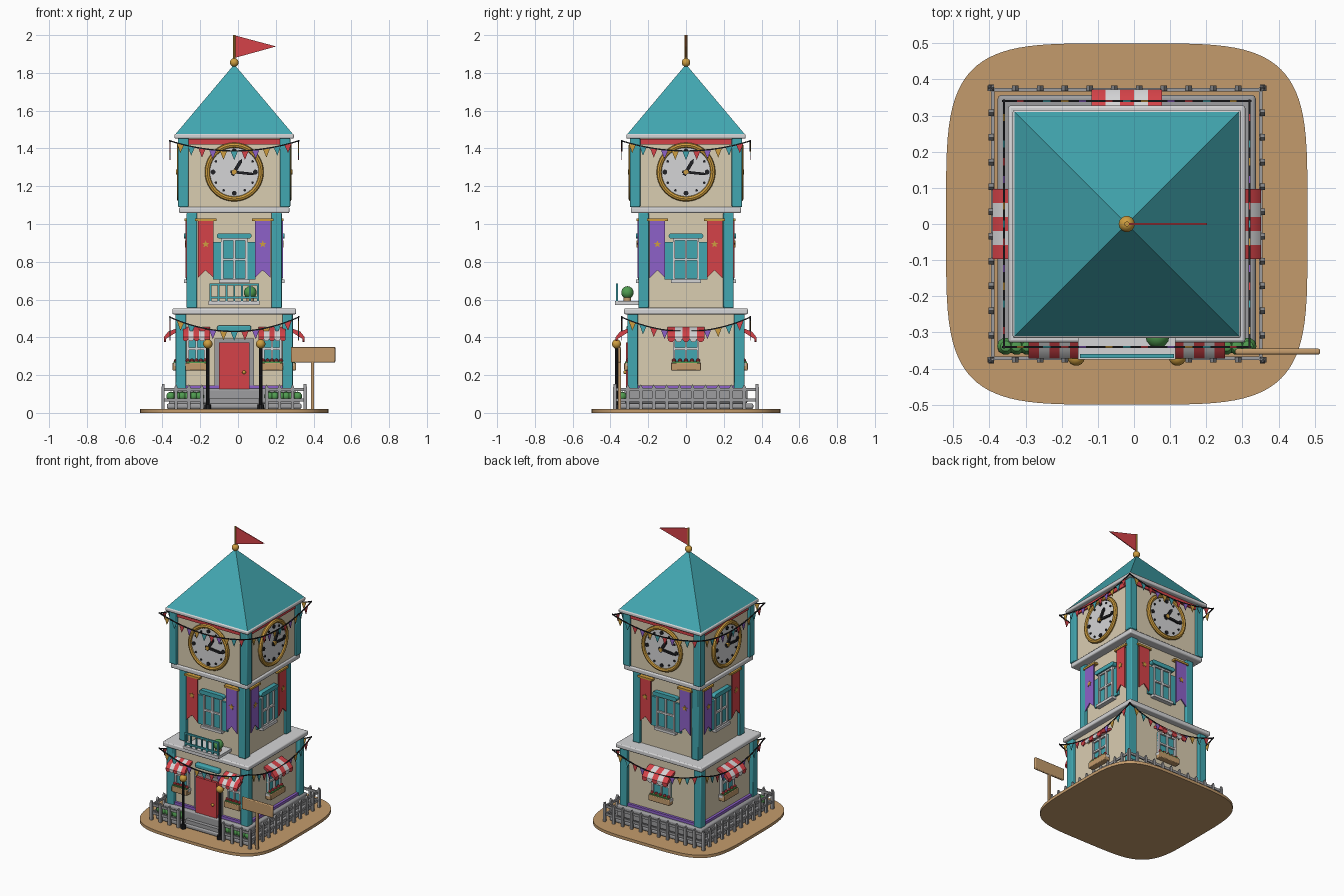
import bpy, bmesh, math
from mathutils import Matrix, Vector

if "Cube" in bpy.data.objects:
    bpy.data.objects.remove(bpy.data.objects["Cube"])

COLORS = {
    "cream": (0.70, 0.61, 0.44), "teal": (0.055, 0.39, 0.44), "stone": (0.34, 0.34, 0.35),
    "light grey": (0.66, 0.66, 0.67), "red": (0.66, 0.055, 0.065), "gold": (0.62, 0.34, 0.05),
    "purple": (0.27, 0.12, 0.58), "black": (0.015, 0.015, 0.018),
    "wood": (0.55, 0.33, 0.15), "green": (0.08, 0.33, 0.08)}
MATS = {}
for n, c in COLORS.items():
    MATS[n] = bpy.data.materials.new(n)
    MATS[n].diffuse_color = (*c, 1)

CENTRE = Matrix.Translation((-0.02, 0, 0))
SIDES = [CENTRE @ Matrix.Rotation(k * math.pi / 2, 4, 'Z') for k in range(4)]
FRONT = SIDES[0]
parts = {}   # name -> (bmesh, material names)


def add(part, mat, verts, faces, M):
    """Append faces to a part; coordinates are (across, outward, up) of a tower side."""
    bm, slots = parts.setdefault(part, (bmesh.new(), []))
    if mat not in slots:
        slots.append(mat)
    vs = [bm.verts.new(M @ Vector((u, -d, z))) for u, d, z in verts]
    for f in faces:
        bm.faces.new([vs[i] for i in f]).material_index = slots.index(mat)


def prism(part, mat, pts, a, b, M=FRONT, axis='d'):
    """Extrude a profile outward (axis d), across (axis u) or up (axis z)."""
    put = {'d': lambda p, t: (p[0], t, p[1]), 'u': lambda p, t: (t, p[0], p[1]),
           'z': lambda p, t: (p[0], p[1], t)}[axis]
    n = len(pts)
    faces = [tuple(range(n)), tuple(range(2 * n - 1, n - 1, -1))]
    faces += [(i, i + n, (i + 1) % n + n, (i + 1) % n) for i in range(n)]
    add(part, mat, [put(p, a) for p in pts] + [put(p, b) for p in pts], faces, M)


def box(part, mat, u0, u1, d0, d1, z0, z1, M=FRONT):
    prism(part, mat, [(u0, z0), (u1, z0), (u1, z1), (u0, z1)], d0, d1, M)


def slab(part, mat, h, z0, z1):
    box(part, mat, -h, h, -h, h, z0, z1)


def circle(u, z, r, n=24, a0=0.0, a1=2 * math.pi, closed=True):
    return [(u + r * math.cos(a0 + (a1 - a0) * i / (n if closed else n - 1)),
             z + r * math.sin(a0 + (a1 - a0) * i / (n if closed else n - 1))) for i in range(n)]


def ball(part, mat, u, d, z, r, M=FRONT, n=14):
    rows = n // 2
    vs = [(u, d, z - r), (u, d, z + r)]
    for j in range(1, rows):
        t = math.pi * j / rows
        vs += [(x, y, z - r * math.cos(t)) for x, y in circle(u, d, r * math.sin(t), n)]
    fs = []
    for i in range(n):
        k = (i + 1) % n
        fs += [(0, 2 + i, 2 + k), (1, 2 + (rows - 2) * n + k, 2 + (rows - 2) * n + i)]
        fs += [(2 + j * n + i, 2 + j * n + k, 2 + j * n + n + k, 2 + j * n + n + i)
               for j in range(rows - 2)]
    add(part, mat, vs, fs, M)


def ring(part, mat, z, r, t, d, M, n=40, m=8):
    vs = [((r + t * math.cos(b)) * math.cos(a), d + t * math.sin(b), z + (r + t * math.cos(b)) * math.sin(a))
          for a in (2 * math.pi * i / n for i in range(n)) for b in (2 * math.pi * j / m for j in range(m))]
    fs = [(i * m + j, (i + 1) % n * m + j, (i + 1) % n * m + (j + 1) % m, i * m + (j + 1) % m)
          for i in range(n) for j in range(m)]
    add(part, mat, vs, fs, M)


def window(u, hw, d, z0, z1, M):
    box("window_glass", "teal", u - hw, u + hw, d - 0.01, d + 0.008, z0, z1, M)
    t, e = 0.012, d + 0.02
    for x in (u - hw + t / 2, u, u + hw - t / 2):
        box("window_frame", "light grey", x - t / 2, x + t / 2, d, e, z0, z1, M)
    for z in (z0 + t / 2, (z0 + z1) / 2, z1 - t / 2):
        box("window_frame", "light grey", u - hw, u + hw, d, e - 0.001, z - t / 2, z + t / 2, M)
    box("window_sill", "light grey", u - hw - 0.01, u + hw + 0.01, d, d + 0.03, z0 - 0.012, z0 + 0.006, M)


def awning_window(u, hw, M):
    """Ground floor window with striped awning and flower box."""
    d = 0.285
    window(u, hw * 0.72, d, 0.26, 0.42, M)
    w = 2 * hw / 5
    for i in range(5):
        a, mat = u - hw + i * w, ("red", "light grey")[i % 2]
        prism("awning", mat, [(d, 0.455), (d, 0.44), (0.362, 0.392), (0.372, 0.392), (0.372, 0.402), (0.35, 0.43)],
              a, a + w, M, 'u')
        prism("awning", mat, circle(a + w / 2, 0.394, w / 2, 7, math.pi, 2 * math.pi, False), 0.362, 0.372, M)
    b = hw * 0.82
    box("flower_box", "wood", u - b, u + b, d, 0.327, 0.225, 0.265, M)
    box("flower_leaves", "green", u - b * 0.9, u + b * 0.9, d + 0.005, 0.322, 0.26, 0.272, M)
    for i in range(5):
        ball("flowers", "red", u + (i - 2) * b * 0.4, 0.308, 0.277, 0.011, M, 8)


def garland(top, sag, M):
    h, d = 0.345, 0.34
    curve = lambda u: top - sag * (1 - (u / h) ** 2)
    us = [h * (i / 8 - 1) for i in range(17)]
    prism("garland_cord", "black", [(u, curve(u)) for u in us] + [(u, curve(u) - 0.007) for u in us[::-1]],
          d - 0.003, d + 0.003, M)
    for i in range(11):
        u = (i - 5) * 0.057
        prism("garland_flags", ("gold", "teal", "red", "purple")[i % 4],
              [(u - 0.021, curve(u - 0.021)), (u + 0.021, curve(u + 0.021)), (u, curve(u) - 0.052)],
              d - 0.002, d + 0.002, M)


# ground and stacked tower body
sup = lambda c: math.copysign(abs(c) ** (2 / 4.4), c)
prism("ground_base", "wood", [(0.5 * sup(math.cos(a)), 0.5 * sup(math.sin(a)))
                              for a in (2 * math.pi * i / 96 for i in range(96))], 0, 0.02, FRONT, 'z')
slab("plinth_step", "stone", 0.357, 0.02, 0.05)
slab("plinth", "stone", 0.325, 0.05, 0.128)
slab("base_stripe", "purple", 0.302, 0.128, 0.146)
FLOORS = [(0.285, 0.31, 0.10, 0.525), (0.235, 0.252, 0.555, 1.06), (0.28, 0.297, 1.09, 1.455)]
for wall, out, z0, z1 in FLOORS:
    slab("walls", "cream", wall, z0, z1)
    for M in SIDES:
        box("corner_pillars", "teal", out - 0.055, out, out - 0.055, out, z0, z1, M)
for h, z0, z1 in ((0.328, 0.522, 0.553), (0.292, 1.058, 1.09), (0.316, 1.452, 1.477)):
    slab("cornices", "light grey", h, z0, z1)

# roof, finial and flag
h = 0.31
add("roof", "teal", [(-h, -h, 1.477), (h, -h, 1.477), (h, h, 1.477), (-h, h, 1.477), (0, 0, 1.845)],
    [(0, 1, 2, 3), (0, 4, 1), (1, 4, 2), (2, 4, 3), (3, 4, 0)], FRONT)
ball("finial", "gold", 0, 0, 1.855, 0.023)
prism("flag_pole", "gold", circle(0, 0, 0.007, 10), 1.86, 2.0, FRONT, 'z')
prism("pennant", "red", [(0.005, 1.998), (0.005, 1.88), (0.222, 1.94)], -0.003, 0.003)

# details repeated on the four sides
for k, M in enumerate(SIDES):
    garland(1.445, 0.055, M)
    garland(0.512, 0.078, M)
    box("top_stripe", "red", -0.245, 0.245, 0.27, 0.289, 1.42, 1.45, M)
    # clock
    zc = 1.275
    prism("clock_face", "light grey", circle(0, zc, 0.14, 40), 0.27, 0.292, M)
    ring("clock_rim", "gold", zc, 0.142, 0.014, 0.29, M)
    for i in range(12):
        a = i * math.pi / 6
        prism("clock_marks", "black", circle(0.112 * math.cos(a), zc + 0.112 * math.sin(a),
                                             0.013 if i % 3 == 0 else 0.007, 10), 0.288, 0.298, M)
    for ang, ln, w in ((-6, 0.115, 0.007), (59, 0.08, 0.009)):
        R = Matrix.Rotation(math.radians(ang), 2)
        pts = [R @ Vector(p) for p in ((-0.02, -w), (ln * 0.8, -w), (ln, 0), (ln * 0.8, w), (-0.02, w))]
        prism("clock_hands", "black", [(p.x, zc + p.y) for p in pts], 0.29, 0.303, M)
    prism("clock_hub", "gold", circle(0, zc, 0.013, 12), 0.29, 0.308, M)
    # middle window with shutters and lintel
    window(0, 0.07, 0.235, 0.70, 0.925, M)
    prism("lintel", "teal", circle(0.078, 0.937, 0.014, 7, -math.pi / 2, math.pi / 2, False)
          + circle(-0.078, 0.937, 0.014, 7, math.pi / 2, 1.5 * math.pi, False), 0.23, 0.265, M)
    for s in (-1, 1):
        box("shutters", "teal", min(s * 0.07, s * 0.113), max(s * 0.07, s * 0.113), 0.23, 0.248, 0.705, 0.905, M)
        # hanging banners
        u = s * 0.151
        prism("banners", "red" if (s < 0) == (k % 2 == 0) else "purple",
              [(u - 0.041, 1.02), (u - 0.041, 0.715), (u, 0.755), (u + 0.041, 0.715), (u + 0.041, 1.02)],
              0.25, 0.257, M)
        box("banner_rods", "gold", u - 0.056, u + 0.056, 0.235, 0.262, 1.015, 1.028, M)
        prism("banner_stars", "gold", [((0.02, 0.009)[i % 2] * math.sin(i * math.pi / 5) + u,
                                        (0.02, 0.009)[i % 2] * math.cos(i * math.pi / 5) + 0.893)
                                       for i in range(10)], 0.255, 0.261, M)
    if k:
        awning_window(0, 0.097, M)
    # picket fence, open at the door
    for a, b in (((-0.377, -0.172), (0.172, 0.377)) if k == 0 else ((-0.377, 0.377),)):
        for z in (0.06, 0.115):
            box("fence_rails", "stone", a, b, 0.366, 0.376, z, z + 0.016, M)
    for i in range(12):
        u = -0.377 + i * 0.754 / 11
        if k or abs(u) > 0.17:
            prism("fence_pickets", "stone", [(u - 0.009, 0.02), (u + 0.009, 0.02), (u + 0.009, 0.135),
                                             (u, 0.152), (u - 0.009, 0.135)], 0.368, 0.383, M)

# entrance: door, surround, steps, plaque
box("door_surround", "stone", -0.105, 0.105, 0.28, 0.30, 0.05, 0.395)
box("door", "red", -0.08, 0.08, 0.29, 0.318, 0.075, 0.372)
ball("door_knob", "gold", 0.052, 0.322, 0.215, 0.01)
box("door_step", "stone", -0.135, 0.135, 0.30, 0.35, 0.05, 0.075)
box("door_plaque", "teal", -0.09, 0.09, 0.28, 0.315, 0.43, 0.462)

# front windows, lamps and planters
for s in (-1, 1):
    awning_window(s * 0.2, 0.072, FRONT)
    prism("lamp_posts", "black", circle(s * 0.14, 0.368, 0.009, 10), 0.02, 0.35, FRONT, 'z')
    prism("lamp_posts", "black", circle(s * 0.14, 0.368, 0.018, 10), 0.02, 0.045, FRONT, 'z')
    ball("lamp_globes", "gold", s * 0.14, 0.368, 0.365, 0.025)
    box("planters", "stone", s * 0.26 - 0.085, s * 0.26 + 0.085, 0.32, 0.354, 0.05, 0.075)
    for i in range(6):
        ball("planter_bushes", "green", s * 0.26 + (i - 2.5) * 0.03, 0.338, 0.088, 0.025, n=10)

# balcony with railing and potted bush
box("balcony_floor", "light grey", -0.135, 0.135, 0.23, 0.375, 0.572, 0.592)
for z in (0.605, 0.674):
    box("balcony_rail", "teal", -0.13, 0.13, 0.36, 0.371, z, z + 0.011)
for i in range(7):
    u = -0.125 + i * 0.25 / 6
    box("balcony_rail", "teal", u - 0.005, u + 0.005, 0.361, 0.37, 0.592, 0.68)
prism("balcony_pot", "wood", circle(0.085, 0.31, 0.02, 12), 0.592, 0.615, FRONT, 'z')
ball("balcony_bush", "green", 0.085, 0.31, 0.637, 0.034)

# signpost
box("sign_post", "wood", 0.407, 0.423, 0.345, 0.36, 0.02, 0.28)
box("sign_board", "wood", 0.30, 0.535, 0.345, 0.361, 0.267, 0.35)

# build the objects
BEVEL = {"cornices": 0.007, "plinth_step": 0.01, "plinth": 0.01, "corner_pillars": 0.005,
         "sign_board": 0.005, "door_plaque": 0.008, "flower_box": 0.004}
for name, (bm, slots) in parts.items():
    bmesh.ops.recalc_face_normals(bm, faces=bm.faces[:])
    me = bpy.data.meshes.new(name)
    bm.to_mesh(me)
    bm.free()
    for s in slots:
        me.materials.append(MATS[s])
    ob = bpy.data.objects.new(name, me)
    bpy.context.collection.objects.link(ob)
    if name in BEVEL:
        bev = ob.modifiers.new("bevel", 'BEVEL')
        bev.width, bev.segments = BEVEL[name], 2
    ob.select_set(True)
    bpy.context.view_layer.objects.active = ob
bpy.ops.object.shade_smooth_by_angle(angle=math.radians(35))

for m in bpy.data.materials:
    if m.users and not m.is_grease_pencil:
        m.use_nodes = True
        m.node_tree.nodes["Principled BSDF"].inputs["Base Color"].default_value = m.diffuse_color
